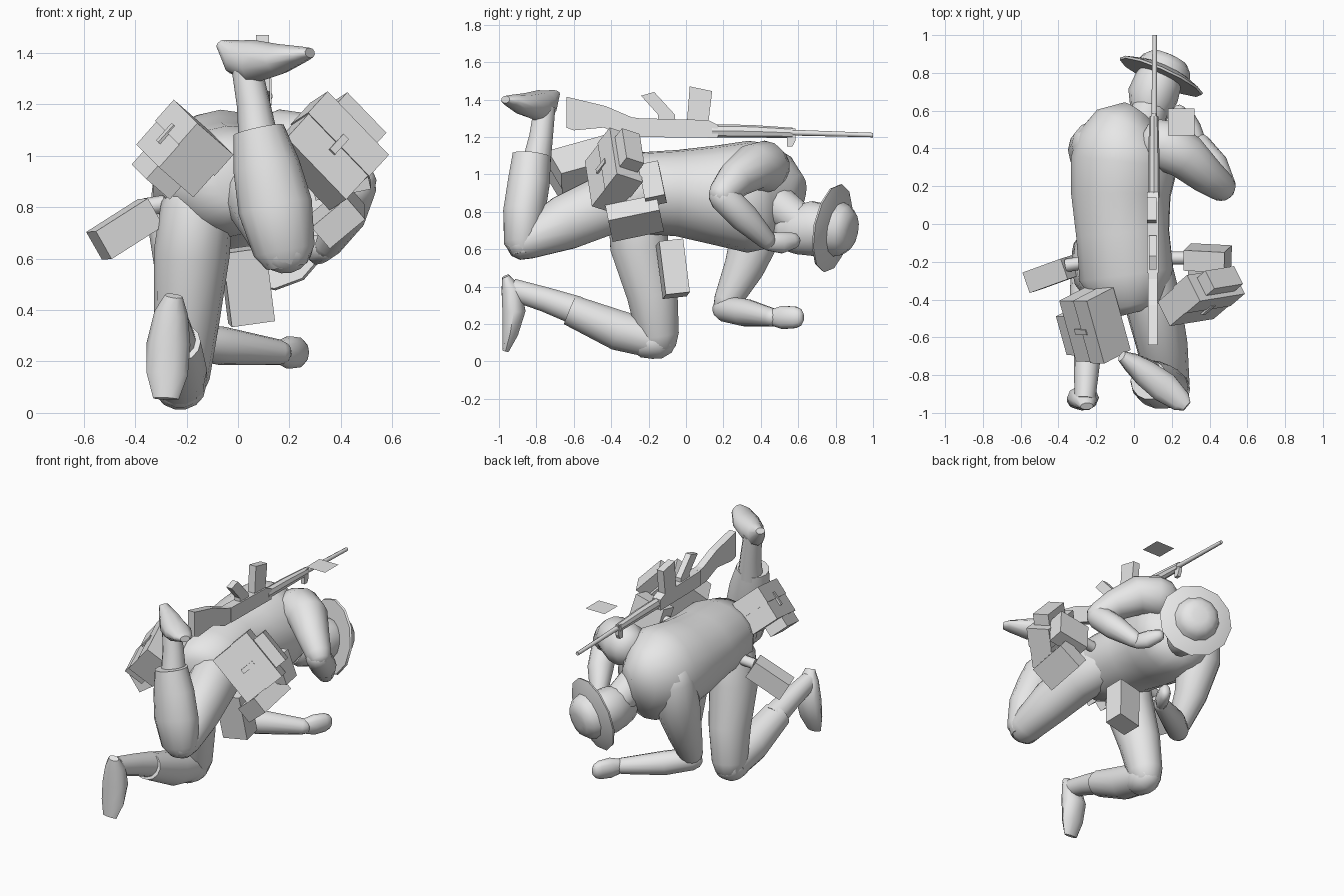
import bpy, bmesh, math
from mathutils import Vector, Matrix

if "Cube" in bpy.data.objects:
    bpy.data.objects.remove(bpy.data.objects["Cube"])

grey = bpy.data.materials.new("plain_grey")
grey.diffuse_color = (0.8, 0.8, 0.8, 1)
grey.use_nodes = True
grey.node_tree.nodes["Principled BSDF"].inputs["Base Color"].default_value = grey.diffuse_color


def finish(name, bm, smooth=None):
    bmesh.ops.recalc_face_normals(bm, faces=bm.faces)
    me = bpy.data.meshes.new(name)
    bm.to_mesh(me)
    bm.free()
    me.materials.append(grey)
    ob = bpy.data.objects.new(name, me)
    bpy.context.collection.objects.link(ob)
    if smooth:
        bpy.ops.object.select_all(action='DESELECT')
        ob.select_set(True)
        bpy.context.view_layer.objects.active = ob
        bpy.ops.object.shade_smooth_by_angle(angle=math.radians(smooth))
    return ob


def loft(name, rings, ref=(1, 0, 0), n=14, round_ends=False, smooth=50):
    """Skin elliptical rings (x, y, z, ra[, rb]) along a path; ra lies along ref."""
    pts = [(Vector(r[:3]), r[3], r[4] if len(r) > 4 else r[3]) for r in rings]
    if round_ends:
        def cap(end, nxt):
            p, a, b = end
            d = (p - nxt[0]).normalized() * (a + b) / 2
            return [(p + d * k, a * s, b * s) for k, s in ((0.9, 0.4), (0.6, 0.78))]
        pts = cap(pts[0], pts[1]) + pts + cap(pts[-1], pts[-2])[::-1]
    bm = bmesh.new()
    loops = []
    for i, (p, ra, rb) in enumerate(pts):
        t = (pts[min(i + 1, len(pts) - 1)][0] - pts[max(i - 1, 0)][0]).normalized()
        a = Vector(ref)
        a = (a - t * a.dot(t)).normalized()
        b = t.cross(a)
        loops.append([bm.verts.new(p + a * ra * math.cos(2 * math.pi * k / n)
                                   + b * rb * math.sin(2 * math.pi * k / n)) for k in range(n)])
    for l0, l1 in zip(loops, loops[1:]):
        for k in range(n):
            bm.faces.new((l0[k], l0[(k + 1) % n], l1[(k + 1) % n], l1[k]))
    bm.faces.new(loops[0])
    bm.faces.new(loops[-1])
    return finish(name, bm, smooth)


def box(name, centre, e1, e2, dims):
    """Box whose first edge runs along e1 and second roughly along e2."""
    a = Vector(e1).normalized()
    b = Vector(e2)
    b = (b - a * b.dot(a)).normalized()
    c = a.cross(b)
    m = Matrix((a * dims[0], b * dims[1], c * dims[2])).transposed().to_4x4()
    m.translation = Vector(centre)
    bm = bmesh.new()
    bmesh.ops.create_cube(bm, size=1, matrix=m)
    return finish(name, bm)


def slab(name, profile, x, w):
    """Extrude a (y, z) profile by width w across x."""
    bm = bmesh.new()
    f = bm.faces.new([bm.verts.new((x - w / 2, y, z)) for y, z in profile])
    r = bmesh.ops.extrude_face_region(bm, geom=[f])
    bmesh.ops.translate(bm, vec=(w, 0, 0),
                        verts=[v for v in r["geom"] if isinstance(v, bmesh.types.BMVert)])
    return finish(name, bm)


# Torso, rolled slightly so the right shoulder is higher
loft("torso", [(.0, -.47, .90, .08, .10), (-.01, -.43, .90, .18, .17), (-.04, -.27, .90, .255, .215),
               (-.06, -.05, .90, .25, .23), (-.07, .15, .89, .265, .265), (-.05, .33, .88, .285, .30),
               (-.04, .45, .89, .26, .28), (-.02, .53, .90, .19, .21), (.02, .59, .89, .09, .11)],
     ref=(.97, 0, .22), n=18, smooth=60)

# Head and neck
loft("neck", [(.03, .46, .86, .11), (.09, .62, .74, .095)])
loft("head", [(.08, .58, .70, .10, .13), (.10, .68, .71, .135, .15), (.13, .76, .71, .125, .13)],
     round_ends=True)

# Hat: brim disc and domed crown along a tilted axis
hat_c, hat_n = Vector((.15, .795, .71)), Vector((.40, .90, -.18)).normalized()


def hat_ring(h, r):
    return (*(hat_c + hat_n * h), r)


loft("hat_brim", [hat_ring(-.022, .235), hat_ring(-.010, .24), hat_ring(.022, .15)], n=12, smooth=30)
loft("hat_crown", [hat_ring(0, .155), hat_ring(.06, .135), hat_ring(.095, .10), hat_ring(.105, .05)], n=12)

# Left arm, propped on the ground
loft("left_upper_arm", [(-.20, .42, .90, .13), (-.21, .39, .72, .14, .145), (-.21, .31, .50, .105, .11),
                        (-.19, .22, .32, .075)], round_ends=True)
loft("left_forearm", [(-.19, .21, .28, .07), (-.06, .32, .26, .075), (.16, .46, .235, .05)], round_ends=True)
loft("left_hand", [(.16, .46, .235, .035, .045), (.20, .52, .235, .045, .065), (.235, .585, .235, .04, .06)],
     n=10, ref=(1, -.6, 0), round_ends=True)

# Right arm, folded beside the face
loft("right_upper_arm", [(.16, .42, 1.04, .14), (.27, .36, 1.04, .125), (.38, .26, .97, .10),
                         (.46, .20, .90, .08)], ref=(0, 0, 1), round_ends=True)
loft("right_forearm", [(.46, .20, .88, .08), (.42, .31, .77, .08), (.35, .43, .65, .052)], round_ends=True)
loft("right_hand", [(.34, .44, .64, .04, .05), (.31, .51, .635, .045, .06), (.28, .57, .645, .04, .045)],
     n=10, round_ends=True)

# Left leg, kneeling
loft("left_thigh", [(-.16, -.26, .80, .14, .16), (-.18, -.25, .62, .148, .16), (-.20, -.18, .36, .128, .14),
                    (-.22, -.15, .14, .11, .115)], round_ends=True)
loft("left_shin", [(-.225, -.15, .11, .10, .10), (-.23, -.36, .165, .11, .11),
                   (-.24, -.62, .275, .095, .085)], round_ends=False)
loft("left_knee", [(-.225, -.20, .10, .10, .09), (-.225, -.15, .11, .10, .10)], round_ends=True)
loft("left_ankle", [(-.24, -.58, .27, .08), (-.25, -.75, .33, .068), (-.26, -.93, .385, .055, .06)])
loft("left_foot", [(-.25, -.965, .455, .035, .02), (-.26, -.935, .39, .065, .055),
                   (-.27, -.92, .27, .085, .065), (-.275, -.94, .15, .08, .045), (-.28, -.965, .055, .05, .018)],
     n=10)

# Right leg, shin raised in the air
loft("right_thigh", [(.05, -.22, .88, .15, .16), (.10, -.42, .84, .15, .165), (.15, -.65, .74, .135, .15),
                     (.18, -.86, .64, .115, .10)], round_ends=True)
loft("right_shin", [(.19, -.87, .57, .08, .06), (.18, -.875, .63, .12, .10), (.145, -.865, .80, .145, .115),
                    (.11, -.84, .96, .13, .115), (.08, -.825, 1.10, .10, .105)])
loft("right_ankle", [(.08, -.80, 1.06, .078), (.06, -.775, 1.20, .065), (.03, -.755, 1.36, .058)])
loft("right_foot", [(-.065, -.70, 1.435, .02, .03), (-.01, -.735, 1.385, .07, .055),
                    (.06, -.79, 1.365, .085, .075), (.16, -.865, 1.375, .06, .085),
                    (.25, -.94, 1.395, .03, .06), (.28, -.965, 1.40, .02, .03)], ref=(0, 0, 1), n=10)

# Left hip pouch with lid, strap and pocket
a1, a2 = Vector((.257, -.927, -.257)).normalized(), Vector((.72, .31, -.63))
a2 = (a2 - a1 * a2.dot(a1)).normalized()
a3 = a1.cross(a2)
ac = Vector((-.21, -.535, 1.025))
box("left_pouch", ac, a1, a2, (.345, .19, .225))
box("left_pouch_lid", ac + a3 * .06, a1, a2, (.355, .20, .11))
box("left_pouch_strap", ac - a2 * .10, a1, a2, (.03, .012, .09))
box("left_pouch_pocket", ac - a3 * .145 - a2 * .025 + a1 * .03, a1, a2, (.22, .13, .07))

# Right hip pouch with lid, strap and pocket
b1, b2 = Vector((.43, -.86, .28)).normalized(), Vector((.24, .04, -.25))
b2 = (b2 - b1 * b2.dot(b1)).normalized()
b3 = b1.cross(b2)
if b3.z < 0:
    b3 = -b3
bc = Vector((.352, -.39, 1.015))
box("right_pouch", bc, b1, b2, (.15, .335, .27))
box("right_pouch_lid", bc + b3 * .075, b1, b2, (.16, .345, .13))
box("right_pouch_strap", bc + b1 * .08 + b3 * .01, b1, b2, (.012, .03, .09))
box("right_pouch_pocket", bc + b3 * .175, b1, b2, (.11, .22, .08))

# Small belt pouches and the stubs that carry them
box("side_pouch", (.39, -.18, .95), (.97, -.05, .2), (0, .97, .2), (.22, .11, .19))
box("low_side_pouch", (.39, -.275, .765), (0, .97, .2), (.75, 0, .65), (.28, .18, .11))
box("left_belt_pouch", (-.44, -.265, .715), (.22, .08, .14), (-.3, .95, 0), (.25, .115, .125))
loft("left_belt_stub", [(-.36, -.22, .80, .035), (-.24, -.20, .82, .035)], ref=(0, 0, 1), n=8)
loft("right_belt_stub", [(.15, -.18, .92, .035), (.30, -.18, .94, .035)], ref=(0, 0, 1), n=8)
box("thigh_pouch", (.035, -.07, .495), (.12, .12, -.95), (.95, .1, .1), (.29, .17, .13))

# Rifle lying upside down along the back
gx = .10
slab("rifle_stock", [(-.64, 1.25), (-.64, 1.415), (-.43, 1.365), (-.29, 1.305), (-.25, 1.30), (-.25, 1.20),
                     (-.32, 1.20), (-.44, 1.25), (-.60, 1.235)], gx, .05)
slab("rifle_receiver", [(-.26, 1.20), (-.26, 1.30), (.12, 1.29), (.17, 1.265), (.17, 1.195)], gx, .06)
slab("rifle_grip", [(-.24, 1.42), (-.17, 1.44), (-.06, 1.32), (-.06, 1.28), (-.15, 1.28), (-.15, 1.32)], gx, .04)
slab("rifle_magazine", [(.005, 1.28), (.02, 1.47), (.14, 1.445), (.12, 1.28)], gx - .005, .05)
loft("rifle_forend", [(gx + .005, .14, 1.232, .03, .036), (gx + .005, .35, 1.23, .03, .034),
                      (gx + .005, .57, 1.222, .024, .027)], n=8, smooth=30)
loft("rifle_barrel", [(gx + .007, .5, 1.225, .016), (gx + .01, 1.0, 1.21, .012)], n=8)
slab("rifle_gas_block", [(.54, 1.15), (.54, 1.245), (.585, 1.245), (.585, 1.18), (.57, 1.15)], gx + .005, .025)

# Loose flat plate above the right shoulder
bm = bmesh.new()
bmesh.ops.create_grid(bm, x_segments=1, y_segments=1, size=.071, matrix=Matrix.Translation((.25, .54, 1.31)))
finish("loose_plate", bm)
